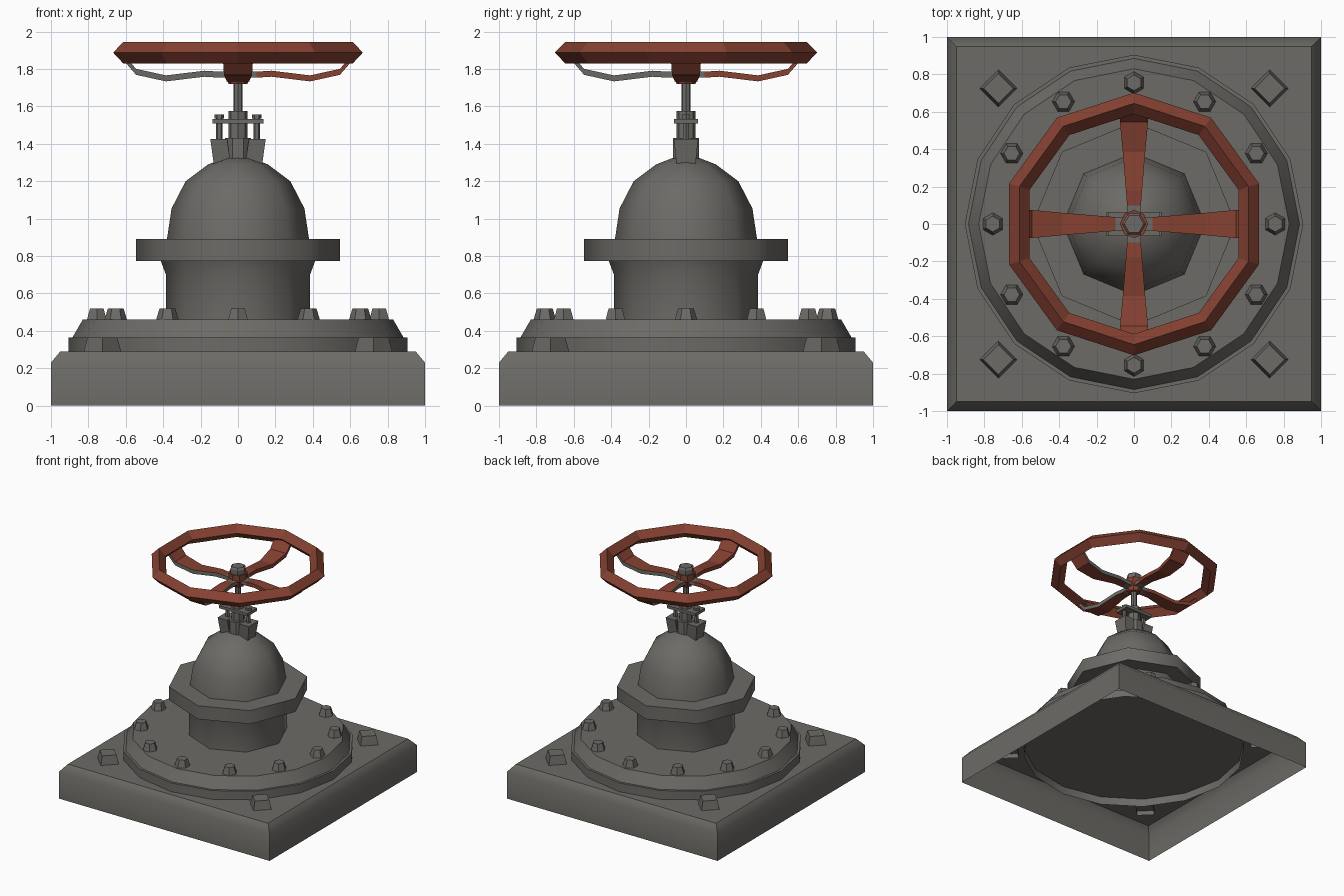
import bpy, bmesh, math
from math import cos, sin, pi, radians

if "Cube" in bpy.data.objects:
    bpy.data.objects.remove(bpy.data.objects["Cube"])


def material(name, rgb):
    m = bpy.data.materials.new(name)
    m.diffuse_color = (*rgb, 1)
    m.use_nodes = True
    m.node_tree.nodes["Principled BSDF"].inputs["Base Color"].default_value = m.diffuse_color
    return m


GREY = material("cast iron grey", (0.152, 0.145, 0.132))
RED = material("wheel red", (0.235, 0.053, 0.031))


def finish(name, bm, mats, smooth=None):
    me = bpy.data.meshes.new(name)
    bm.to_mesh(me)
    bm.free()
    for m in mats:
        me.materials.append(m)
    if smooth:
        for p in me.polygons:
            p.use_smooth = True
        me.set_sharp_from_angle(angle=radians(smooth))
    ob = bpy.data.objects.new(name, me)
    bpy.context.collection.objects.link(ob)
    return ob


def lathe(name, profile, sides, mat=GREY, rot=0, loc=(0, 0), smooth=None, closed=False):
    """Revolve (radius, z) points, listed from the bottom outside to the top centre."""
    bm = bmesh.new()
    rings = []
    for r, z in profile:
        if r == 0:
            rings.append([bm.verts.new((loc[0], loc[1], z))] * sides)
        else:
            rings.append([bm.verts.new((loc[0] + r * cos(rot + 2 * pi * i / sides),
                                        loc[1] + r * sin(rot + 2 * pi * i / sides), z))
                          for i in range(sides)])
    pairs = list(zip(rings, rings[1:]))
    if closed:
        pairs.append((rings[-1], rings[0]))
    for a, b in pairs:
        for i in range(sides):
            j = (i + 1) % sides
            bm.faces.new(list(dict.fromkeys((a[i], a[j], b[j], b[i]))))
    return finish(name, bm, [mat], smooth)


def block(name, bottom, top, x=0, shift=0):
    """Box between two (half x, half y, z) rectangles; the top can shift in x."""
    bm = bmesh.new()
    lo, hi = [[bm.verts.new((x + dx + sx * hx, sy * hy, z))
               for sx, sy in ((-1, -1), (1, -1), (1, 1), (-1, 1))]
              for (hx, hy, z), dx in ((bottom, 0), (top, shift))]
    bm.faces.new(lo[::-1])
    bm.faces.new(hi)
    for i in range(4):
        j = (i + 1) % 4
        bm.faces.new((lo[i], lo[j], hi[j], hi[i]))
    return finish(name, bm, [GREY])


# Base plinth, open underneath
R2 = math.sqrt(2)
lathe("base_plinth", [(R2, 0), (R2, .23), (.95 * R2, .29), (0, .29)], 4, rot=pi / 4, smooth=45)

# Square corner bolts
for sx in (-1, 1):
    for sy in (-1, 1):
        lathe("corner_bolt", [(.10, .25), (.10, .29), (.08, .365), (0, .365)], 4,
              loc=(sx * .725, sy * .725))

# Round flange and its cover
lathe("flange_ring", [(.905, .22), (.905, .365), (0, .365)], 16, smooth=50)
lathe("flange_cover", [(.885, .365), (.83, .46), (0, .46)], 16, smooth=50)
for i in range(12):
    a = i * pi / 6
    lathe("flange_bolt", [(.06, .46), (.042, .52), (0, .52)], 6,
          rot=pi / 6 if i % 3 == 0 else 0, loc=(.755 * cos(a), .755 * sin(a)))

# Neck, collar and dome
lathe("neck", [(.385, .46), (.385, .70), (.415, .78)], 8, smooth=50)
lathe("collar", [(0, .775), (.545, .775), (.545, .89), (0, .89)], 8, smooth=50)
lathe("dome", [(.38, .89), (.355, 1.055), (.28, 1.2), (.16, 1.29), (.07, 1.325), (0, 1.33)],
      8, smooth=50)

# Stem housing with two flared ears
lathe("housing", [(.075, 1.28), (.075, 1.43), (0, 1.43)], 8, rot=pi / 8)
for s in (-1, 1):
    block("housing_ear", (.045, .05, 1.28), (.045, .065, 1.425), x=s * .083, shift=s * .02)
    lathe("gland_stud", [(.018, 1.4), (.018, 1.535), (.026, 1.535), (.026, 1.557), (0, 1.557)],
          6, loc=(s * .1, 0))
block("gland_plate", (.135, .065, 1.508), (.135, .065, 1.533))
lathe("gland_sleeve", [(.052, 1.42), (.052, 1.575), (0, 1.575)], 8)
lathe("stem", [(.025, 1.55), (.025, 1.85)], 8)

# Hand wheel: hub, nut and ten-sided rim with a diamond section
lathe("wheel_hub", [(0, 1.72), (.05, 1.72), (.075, 1.78), (.075, 1.83), (0, 1.83)], 8, RED)
lathe("wheel_nut", [(.064, 1.83), (.064, 1.87), (.052, 1.885), (0, 1.885)], 6)
lathe("wheel_rim", [(.645, 1.83), (.702, 1.888), (.645, 1.945), (.588, 1.888)], 10, RED,
      rot=pi / 2, closed=True)

# Curved spokes: radius, height, half width
PATH = [(.04, 1.77, .037), (.1, 1.77, .037), (.18, 1.775, .043), (.385, 1.75, .06),
        (.545, 1.785, .075), (.61, 1.86, .08)]
for k in range(4):
    c, s = cos(k * pi / 2), sin(k * pi / 2)
    bm = bmesh.new()
    secs = []
    for r, z, w in PATH:
        secs.append([bm.verts.new((r * c - t * s, r * s + t * c, z + h))
                     for t, h in ((-w, -.016), (w, -.016), (w, .016), (-w, .016))])
    for n, (a, b) in enumerate(zip(secs, secs[1:])):
        for i in range(4):
            j = (i + 1) % 4
            f = bm.faces.new((a[i], a[j], b[j], b[i]))
            # root segment and one flank are bare grey
            f.material_index = 1 if n == 0 or i == 1 else 0
    bm.faces.new(secs[0])
    bm.faces.new(secs[-1])
    bmesh.ops.recalc_face_normals(bm, faces=bm.faces)
    finish("wheel_spoke", bm, [RED, GREY])
